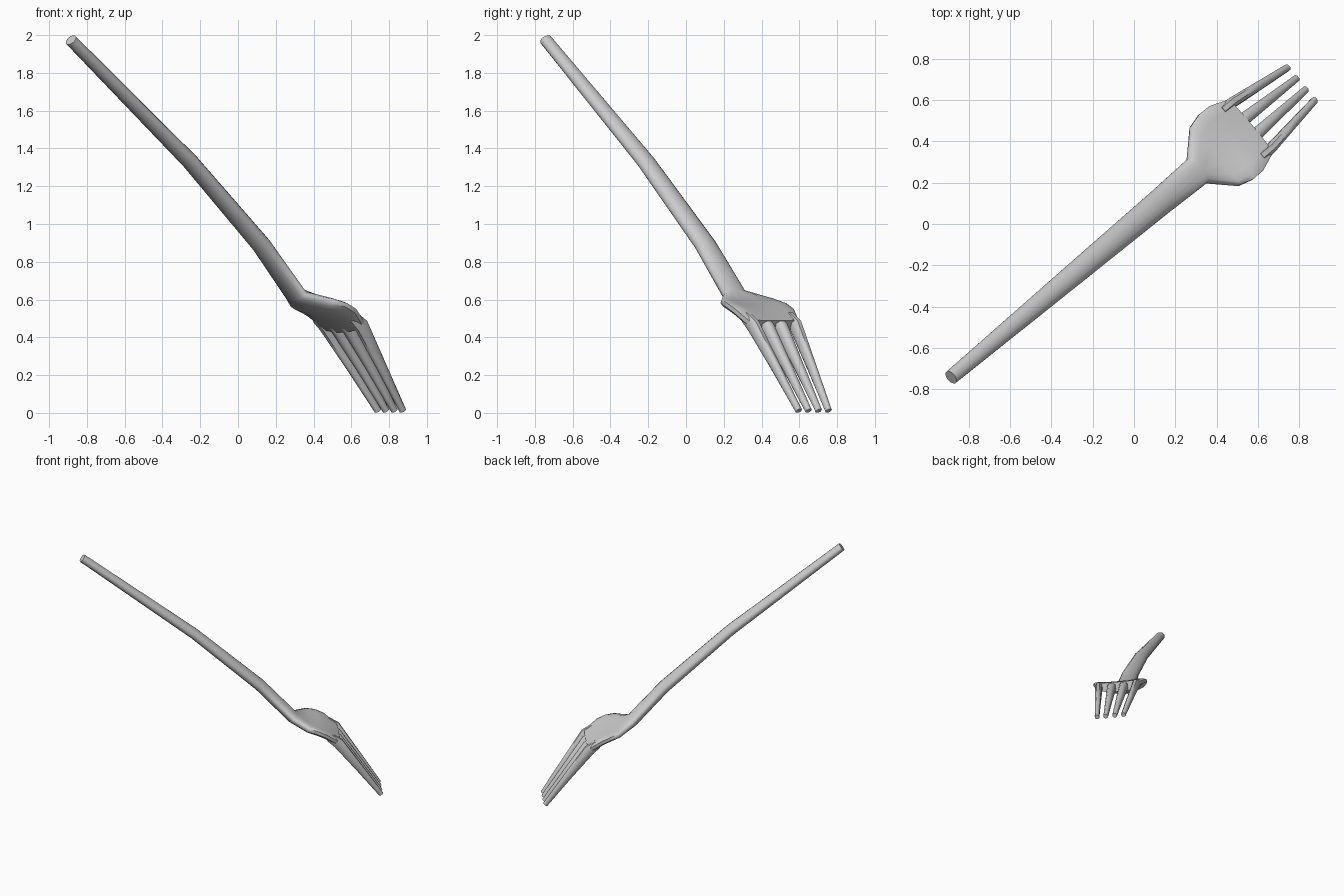
import bpy, bmesh, math
from mathutils import Vector

if "Cube" in bpy.data.objects:
    bpy.data.objects.remove(bpy.data.objects["Cube"])

ALONG = Vector((0.766, 0.642, 0))    # horizontal direction, handle to tines
SIDE = Vector((0.642, -0.766, 0))    # across the fork
UP = Vector((0, 0, 1))


def loft(name, stations, sides):
    """Stations: (along, height, side centre, half width, half thickness, edge lift, roundness power)."""
    bm = bmesh.new()
    rings = []
    for i, (u, z, v, hw, ht, lift, power) in enumerate(stations):
        a, b = stations[max(i - 1, 0)], stations[min(i + 1, len(stations) - 1)]
        tangent = Vector((b[0] - a[0], b[1] - a[1])).normalized()
        normal = ALONG * -tangent.y + UP * tangent.x
        ring = []
        for k in range(sides):
            t = 2 * math.pi * (k + 0.5) / sides
            c, s = math.cos(t), math.sin(t)
            c = math.copysign(abs(c) ** power, c)
            s = math.copysign(abs(s) ** power, s)
            p = ALONG * u + UP * (z + lift * c * c) + SIDE * (v + hw * c) + normal * (ht * s)
            ring.append(bm.verts.new(p))
        rings.append(ring)
    for r0, r1 in zip(rings, rings[1:]):
        for k in range(sides):
            j = (k + 1) % sides
            bm.faces.new((r0[k], r0[j], r1[j], r1[k]))
    bm.faces.new(rings[0])
    bm.faces.new(rings[-1])
    bmesh.ops.recalc_face_normals(bm, faces=bm.faces)
    mesh = bpy.data.meshes.new(name)
    bm.to_mesh(mesh)
    bm.free()
    obj = bpy.data.objects.new(name, mesh)
    bpy.context.collection.objects.link(obj)
    bpy.ops.object.select_all(action='DESELECT')
    obj.select_set(True)
    bpy.context.view_layer.objects.active = obj
    bpy.ops.object.shade_smooth_by_angle(angle=math.radians(50))
    return obj


# handle flowing into the dished head
loft("handle_and_head", [
    (-1.155, 1.974, 0, 0.036, 0.031, 0, 1),
    (-0.33, 1.33, 0, 0.056, 0.039, 0, 1),
    (0.16, 0.89, 0, 0.067, 0.043, 0, 1),
    (0.40, 0.625, 0, 0.076, 0.043, 0, 1),
    (0.51, 0.562, 0, 0.187, 0.035, 0.03, 0.7),
    (0.58, 0.538, 0, 0.207, 0.035, 0.033, 0.7),
    (0.64, 0.512, 0, 0.206, 0.036, 0.03, 0.7),
    (0.725, 0.455, 0, 0.172, 0.038, 0.018, 0.7),
], 16)

# four tines, mirrored pairs: outer then inner
for label, root_v, root_w, tip_v, lift in (("outer", 0.146, 0.027, 0.103, 0.012),
                                           ("inner", 0.047, 0.033, 0.035, 0)):
    for side, sign in (("left", -1), ("right", 1)):
        loft(f"{label}_tine_{side}", [
            (0.67, 0.495 + lift, sign * root_v, root_w, 0.034, 0, 0.85),
            (0.73, 0.450 + lift, sign * root_v, root_w, 0.042, 0, 0.85),
            (0.89, 0.235 + lift / 2, sign * (root_v + tip_v) / 2, (root_w + 0.018) / 2, 0.029, 0, 0.85),
            (1.053, 0.011, sign * tip_v, 0.018, 0.018, 0, 0.85),
        ], 8)
